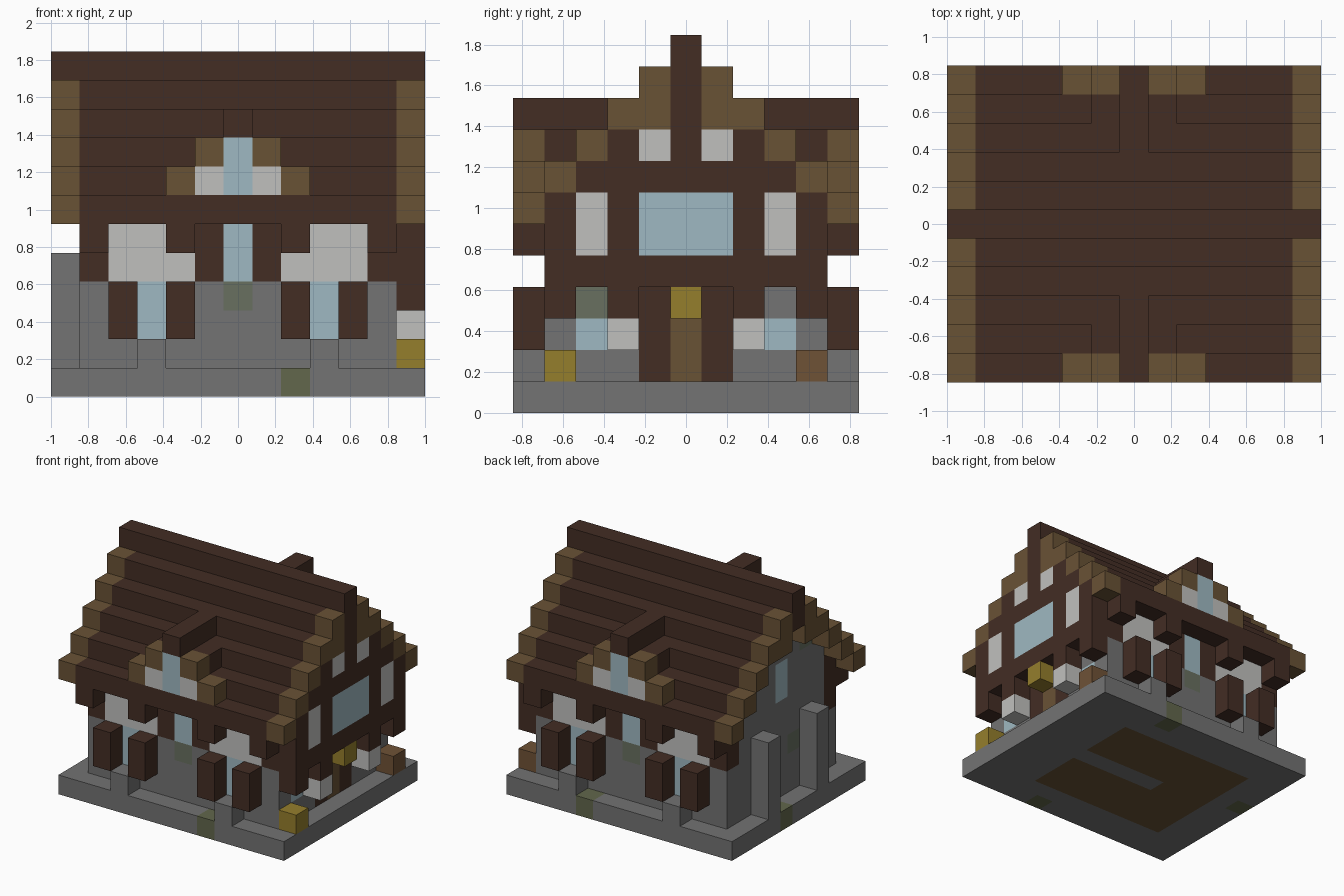
import bpy
import bmesh
from mathutils import Vector

default = bpy.data.objects.get("Cube")
if default:
    bpy.data.objects.remove(default, do_unlink=True)

# The house stands on a block grid of NX by NY by NZ units
NX, NY, NZ = 13, 11, 12
UNIT = 2 / NX
LAST_X, LAST_Y, MID_X, MID_Y = NX - 1, NY - 1, NX // 2, NY // 2


def srgb(code):
    channels = [int(code[n:n + 2], 16) / 255 for n in (0, 2, 4)]
    return [c / 12.92 if c <= 0.04045 else ((c + 0.055) / 1.055) ** 2.4
            for c in channels] + [1]


def material(name, code):
    mat = bpy.data.materials.new(name)
    mat.use_nodes = True
    mat.diffuse_color = srgb(code)
    mat.node_tree.nodes["Principled BSDF"].inputs["Base Color"].default_value = srgb(code)
    return mat


STONE = material("grey stone", "737373")
TIMBER = material("dark timber", "432D24")
OAK = material("light oak", "695235")
PLASTER = material("pale plaster", "C0C0BE")
GLASS = material("light blue glass", "9FB9C2")
GOLD = material("straw gold", "957E2C")
CRATE = material("crate brown", "6F5236")
WALL_MOSS = material("wall moss", "687060")
BASE_MOSS = material("base moss", "62674C")

cells = {}   # grid position -> part name
colours = {}  # part name -> material


def span(v):
    return range(v[0], v[1] + 1) if isinstance(v, tuple) else (v,)


def block(part, mat, x, y, z, mirror_x=False, mirror_y=False):
    """Fill inclusive grid ranges; later blocks replace earlier ones."""
    colours[part] = mat
    for i in span(x):
        for j in span(y):
            for k in span(z):
                for a in {i, LAST_X - i if mirror_x else i}:
                    for b in {j, LAST_Y - j if mirror_y else j}:
                        cells[a, b, k] = part


# Base slab with a plank floor set into it
block("base_slab", STONE, (0, LAST_X), (0, LAST_Y), 0)
block("plank_floor", OAK, (2, 9), (2, 8), 0)
block("base_slab", STONE, (5, 9), MID_Y, 0)
block("base_moss", BASE_MOSS, 8, 0, 0, mirror_y=True)
block("base_moss", BASE_MOSS, 0, 6, 0)

# Stone body rising to the roof slope, and timber gable on the right end
for j in range(1, MID_Y + 1):
    block("stone_walls", STONE, (1, 11), j, (1, j + 5), mirror_y=True)
    block("timber_gable", TIMBER, LAST_X, j, (4, j + 5), mirror_y=True)

# Long walls: timber upper storey, plaster panels and middle window
block("upper_timber", TIMBER, (1, 11), 1, (4, 6), mirror_y=True)
block("wall_panels", PLASTER, (2, 4), 1, (4, 5), True, True)
block("middle_window", GLASS, MID_X, 1, (4, 5), mirror_y=True)
block("wall_moss", WALL_MOSS, MID_X, 1, 3, mirror_y=True)

# Lower windows with shutters and sills, eave brackets
block("lower_window", GLASS, 3, 1, (2, 3), True, True)
block("window_sill", STONE, 3, 0, 1, True, True)
for i in (2, 4):
    block("shutter", TIMBER, i, 0, (2, 3), True, True)
for i in (1, 4):
    block("eave_bracket", TIMBER, i, 0, 5, True, True)

# Stepped roof with oak verges and a tall ridge
for j in range(MID_Y):
    block("roof", TIMBER, (1, 11), j, j + 6, mirror_y=True)
    block("roof_verge", OAK, 0, j, j + 6, True, True)
block("roof", TIMBER, (1, 11), 4, 9, mirror_y=True)
block("roof_verge", OAK, 0, 4, 9, True, True)
block("roof_ridge", TIMBER, (0, LAST_X), MID_Y, (10, 11))

# Dormers on both slopes
block("dormer_roof", TIMBER, MID_X, (0, 2), 9, mirror_y=True)
block("dormer_roof", TIMBER, (5, 7), 1, 8, mirror_y=True)
block("dormer_roof", TIMBER, (5, 7), 1, 7, mirror_y=True)
block("dormer_trim", OAK, 4, 0, 7, True, True)
block("dormer_trim", OAK, 5, 0, 8, True, True)
block("dormer_panel", PLASTER, 5, 0, 7, True, True)
block("dormer_window", GLASS, MID_X, 0, (7, 8), mirror_y=True)

# Right gable windows and panels
block("gable_window", GLASS, LAST_X, (4, 6), (5, 6))
block("gable_panel", PLASTER, LAST_X, 2, (5, 6), mirror_y=True)
block("gable_panel", PLASTER, LAST_X, 4, 8, mirror_y=True)

# Entrance: door, frame, side windows, brackets and lamps
block("door_frame", TIMBER, 11, (4, 6), (1, 3))
block("door", OAK, 11, MID_Y, (1, 2))
block("door_lamp", GOLD, LAST_X, MID_Y, 3)
block("side_window", GLASS, 11, 2, 2, mirror_y=True)
block("wall_moss", WALL_MOSS, 11, 2, 3)
for j in (1, 3):
    block("gable_bracket", TIMBER, LAST_X, j, 3, mirror_y=True)
block("hanging_lantern", PLASTER, LAST_X, 3, 2, mirror_y=True)
block("straw_bale", GOLD, LAST_X, 1, 1)
block("crate", CRATE, LAST_X, 9, 1)

# Left gable: buttresses, tall window and moss
block("buttress", STONE, 0, 3, (1, 4), mirror_y=True)
block("tall_window", GLASS, 1, MID_Y, (6, 7))
block("wall_moss", WALL_MOSS, 1, 3, 8)
block("wall_moss", WALL_MOSS, 1, 4, 3)


def build(part):
    """Make one object from the outer faces of a part's blocks."""
    bm = bmesh.new()
    origin = Vector((-NX / 2, -NY / 2, 0))
    for cell in [c for c, owner in cells.items() if owner == part]:
        for axis in range(3):
            for side in (-1, 1):
                step = Vector((0, 0, 0))
                step[axis] = side
                if tuple(int(v) for v in Vector(cell) + step) in cells:
                    continue
                u, v = Vector((0, 0, 0)), Vector((0, 0, 0))
                u[(axis + 1) % 3] = 0.5
                v[(axis + 2) % 3] = 0.5 * side
                centre = origin + Vector(cell) + Vector((0.5, 0.5, 0.5)) + step / 2
                corners = (centre - u - v, centre + u - v, centre + u + v, centre - u + v)
                bm.faces.new([bm.verts.new(p * UNIT) for p in corners])
    bmesh.ops.remove_doubles(bm, verts=bm.verts, dist=UNIT / 100)
    mesh = bpy.data.meshes.new(part)
    bm.to_mesh(mesh)
    bm.free()
    mesh.materials.append(colours[part])
    bpy.context.collection.objects.link(bpy.data.objects.new(part, mesh))


for part in colours:
    build(part)
